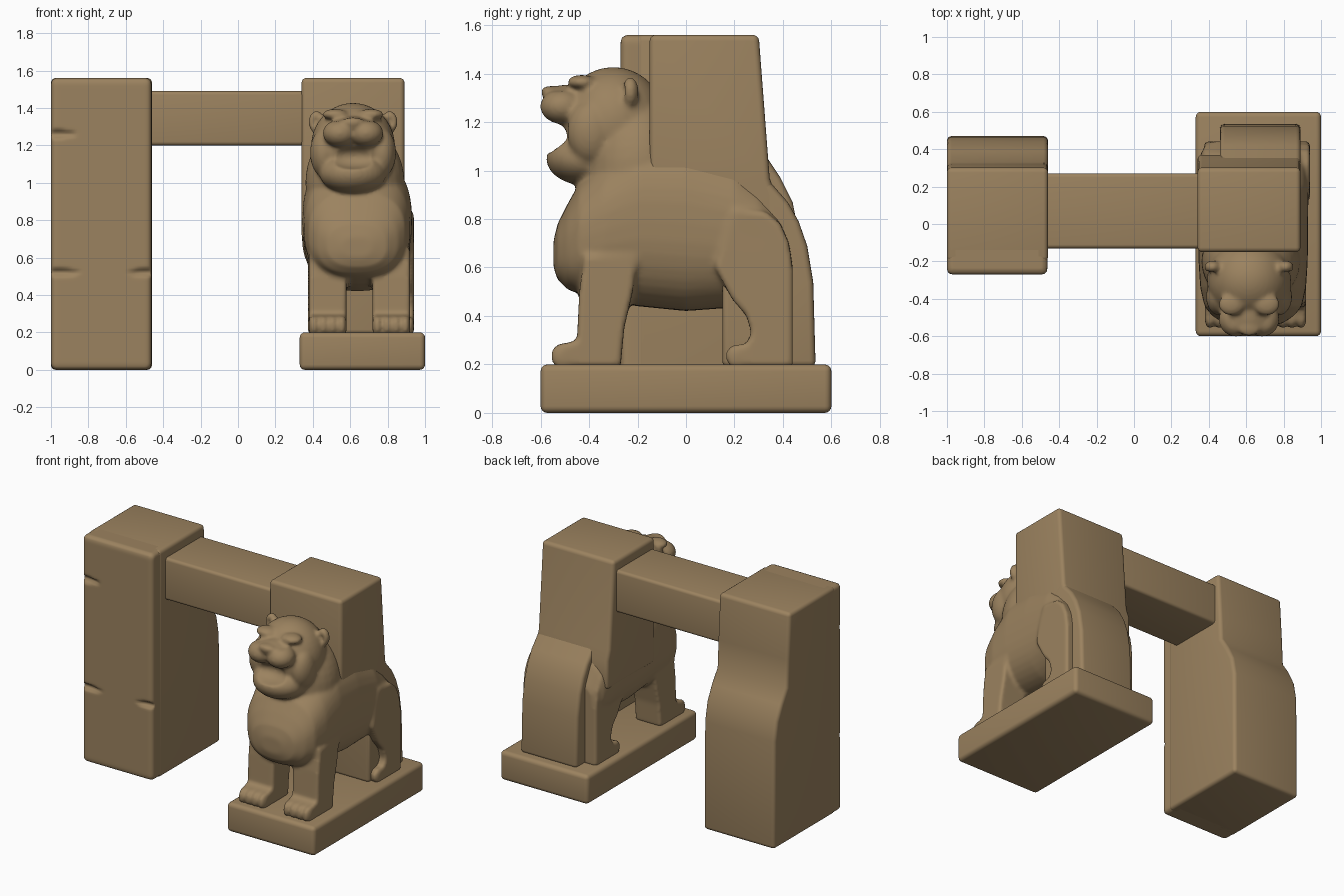
import bpy, bmesh, math
from mathutils import Matrix

if "Cube" in bpy.data.objects:
    bpy.data.objects.remove(bpy.data.objects["Cube"])

stone = bpy.data.materials.new("sandstone")
stone.diffuse_color = (0.33, 0.225, 0.115, 1)
stone.use_nodes = True
stone.node_tree.nodes["Principled BSDF"].inputs["Base Color"].default_value = stone.diffuse_color


def finish(name, bm):
    bmesh.ops.recalc_face_normals(bm, faces=bm.faces)
    me = bpy.data.meshes.new(name)
    bm.to_mesh(me)
    bm.free()
    me.materials.append(stone)
    ob = bpy.data.objects.new(name, me)
    bpy.context.collection.objects.link(ob)
    return ob


def ellipsoid(bm, c, r):
    m = Matrix.Translation(c) @ Matrix.Diagonal((*r, 1))
    bmesh.ops.create_uvsphere(bm, u_segments=32, v_segments=20, radius=1, matrix=m)


def prism(bm, profile, x0, x1):
    # side profile in (y, z), extruded along x
    a = [bm.verts.new((x0, y, z)) for y, z in profile]
    b = [bm.verts.new((x1, y, z)) for y, z in profile]
    bm.faces.new(a)
    bm.faces.new(b[::-1])
    n = len(a)
    for i in range(n):
        j = (i + 1) % n
        bm.faces.new((a[i], b[i], b[j], a[j]))


def loft(bm, sections, cx, power=2.5, n=40):
    # sections: (y, bottom z, top z, half width)
    def p(v):
        return math.copysign(abs(v) ** (2 / power), v)
    rings = []
    for y, lo, hi, hx in sections:
        rings.append([bm.verts.new((cx + hx * p(math.cos(t)), y,
                                    (lo + hi) / 2 + (hi - lo) / 2 * p(math.sin(t))))
                      for t in (2 * math.pi * i / n for i in range(n))])
    for r, s in zip(rings, rings[1:]):
        for i in range(n):
            j = (i + 1) % n
            bm.faces.new((r[i], s[i], s[j], r[j]))
    bm.faces.new(rings[0])
    bm.faces.new(rings[-1][::-1])


def bake(ob, angle=40):
    # apply the modifiers, then smooth by angle
    dg = bpy.context.evaluated_depsgraph_get()
    me = bpy.data.meshes.new_from_object(ob.evaluated_get(dg))
    ob.modifiers.clear()
    ob.data = me
    if not me.materials:
        me.materials.append(stone)
    bpy.ops.object.select_all(action='DESELECT')
    ob.select_set(True)
    bpy.context.view_layer.objects.active = ob
    bpy.ops.object.shade_smooth_by_angle(angle=math.radians(angle))


def remesh(ob, size):
    m = ob.modifiers.new("remesh", 'REMESH')
    m.mode, m.voxel_size, m.use_smooth_shade = 'VOXEL', size, True


def soften(ob, iterations):
    m = ob.modifiers.new("soften", 'SMOOTH')
    m.factor, m.iterations = 0.5, iterations


def dent(ob, shapes):
    # push surface points back along y to the far side of each ellipsoid
    for (cx, cy, cz), (rx, ry, rz) in shapes:
        for v in ob.data.vertices:
            d = 1 - ((v.co.x - cx) / rx) ** 2 - ((v.co.z - cz) / rz) ** 2
            if d > 0:
                back = cy + ry * math.sqrt(d)
                if cy - ry < v.co.y < back:
                    v.co.y = back
    ob.data.update()


def block(name, profile, x0, x1, bevel=0.025):
    bm = bmesh.new()
    prism(bm, profile, x0, x1)
    ob = finish(name, bm)
    m = ob.modifiers.new("bevel", 'BEVEL')
    m.width, m.segments = bevel, 4
    m.limit_method, m.angle_limit = 'ANGLE', math.radians(50)
    bake(ob)
    return ob


def rect(y0, y1, z0, z1):
    return [(y0, z0), (y0, z1), (y1, z1), (y1, z0)]


# Plinth and lintel
block("plinth", rect(-0.6, 0.6, 0, 0.2), 0.33, 1.0, 0.028)
block("lintel", rect(-0.13, 0.27, 1.2, 1.49), -0.48, 0.36, 0.02)

# Left pillar: swollen rear, front slab with worn notches on its edges
block("left_pillar", [(-0.2, 0), (-0.2, 1.56), (0.30, 1.56), (0.32, 1.25), (0.33, 1.06),
                      (0.39, 0.97), (0.44, 0.87), (0.465, 0.74), (0.47, 0)], -1.0, -0.46)
slab = block("left_pillar_front", rect(-0.27, -0.09, 0, 1.56), -1.0, -0.463, 0.028)
remesh(slab, 0.012)
bake(slab)
dent(slab, [((-1, -0.275, 0.52), (0.16, 0.035, 0.02)), ((-0.46, -0.275, 0.52), (0.13, 0.035, 0.02)),
            ((-1, -0.275, 1.26), (0.14, 0.035, 0.022))])
soften(slab, 2)
bake(slab, 70)

# Right pillar above the lion, and the slab behind it
block("right_pillar", [(-0.15, 0.7), (-0.15, 1.56), (0.30, 1.56), (0.345, 0.97),
                       (0.37, 0.9), (0.37, 0.7)], 0.34, 0.89)
block("rear_slab", [(0.15, 0.19), (0.15, 0.85), (0.32, 1.0), (0.345, 0.955), (0.42, 0.87),
                    (0.465, 0.79), (0.5, 0.69), (0.525, 0.54), (0.535, 0.19)], 0.46, 0.89)

# Lion: chest and trunk
lion = bmesh.new()
loft(lion, [(-0.547, 0.60, 0.71, 0.08), (-0.53, 0.55, 0.78, 0.16), (-0.49, 0.51, 0.86, 0.22),
            (-0.44, 0.49, 0.95, 0.26), (-0.34, 0.46, 1.05, 0.283), (-0.2, 0.44, 1.15, 0.292),
            (0, 0.42, 1.15, 0.294), (0.2, 0.435, 1.08, 0.296), (0.3, 0.45, 0.98, 0.295),
            (0.38, 0.48, 0.88, 0.28), (0.44, 0.52, 0.75, 0.23)], 0.637)
# neck
ellipsoid(lion, (0.625, -0.2, 1.0), (0.265, 0.24, 0.32))
# legs and toes on both sides
front_leg = [(-0.42, 0.65), (-0.44, 0.5), (-0.45, 0.3), (-0.52, 0.28), (-0.535, 0.19),
             (-0.27, 0.19), (-0.255, 0.35), (-0.22, 0.5), (-0.2, 0.65)]
hind_leg = [(0.12, 0.6), (0.19, 0.47), (0.25, 0.4), (0.27, 0.33), (0.25, 0.285), (0.19, 0.27),
            (0.18, 0.19), (0.44, 0.19), (0.44, 0.6), (0.425, 0.7), (0.39, 0.78), (0.33, 0.83),
            (0.2, 0.84)]
for fx0, fx1, hx0, hx1 in ((0.38, 0.58, 0.375, 0.56), (0.72, 0.92, 0.74, 0.94)):
    prism(lion, front_leg, fx0, fx1)
    prism(lion, hind_leg, hx0, hx1)
    for i in range(4):
        t = (i + 0.5) / 4
        ellipsoid(lion, (fx0 + (fx1 - fx0) * t, -0.505, 0.235), (0.027, 0.055, 0.055))
        ellipsoid(lion, (hx0 + (hx1 - hx0) * t, 0.215, 0.235), (0.026, 0.055, 0.05))
# head, snout bridge, nose and lower jaw
ellipsoid(lion, (0.615, -0.3, 1.195), (0.225, 0.22, 0.232))
ellipsoid(lion, (0.615, -0.475, 1.31), (0.085, 0.12, 0.045))
ellipsoid(lion, (0.615, -0.56, 1.325), (0.06, 0.04, 0.025))
ellipsoid(lion, (0.615, -0.42, 1.05), (0.18, 0.157, 0.11))
# muzzle lobes, cheeks, brows and ears, plus the hollows to press in
hollows = [((0.615, -0.59, 1.14), (0.16, 0.12, 0.068))]
for s in (-1, 1):
    ellipsoid(lion, (0.615 + s * 0.07, -0.51, 1.265), (0.092, 0.092, 0.073))
    ellipsoid(lion, (0.615 + s * 0.155, -0.39, 1.16), (0.075, 0.1, 0.13))
    ellipsoid(lion, (0.615 + s * 0.095, -0.43, 1.365), (0.07, 0.06, 0.03))
    ellipsoid(lion, (0.615 + s * 0.195, -0.23, 1.325), (0.045, 0.035, 0.062))
    hollows.append(((0.615 + s * 0.1, -0.52, 1.345), (0.04, 0.03, 0.018)))
    hollows.append(((0.615 + s * 0.2, -0.265, 1.325), (0.025, 0.018, 0.035)))
lion = finish("lion", lion)

# fuse the parts, press in mouth, eye sockets and ears, then soften
remesh(lion, 0.011)
bake(lion, 70)
dent(lion, hollows)
remesh(lion, 0.01)
soften(lion, 6)
bake(lion, 70)
